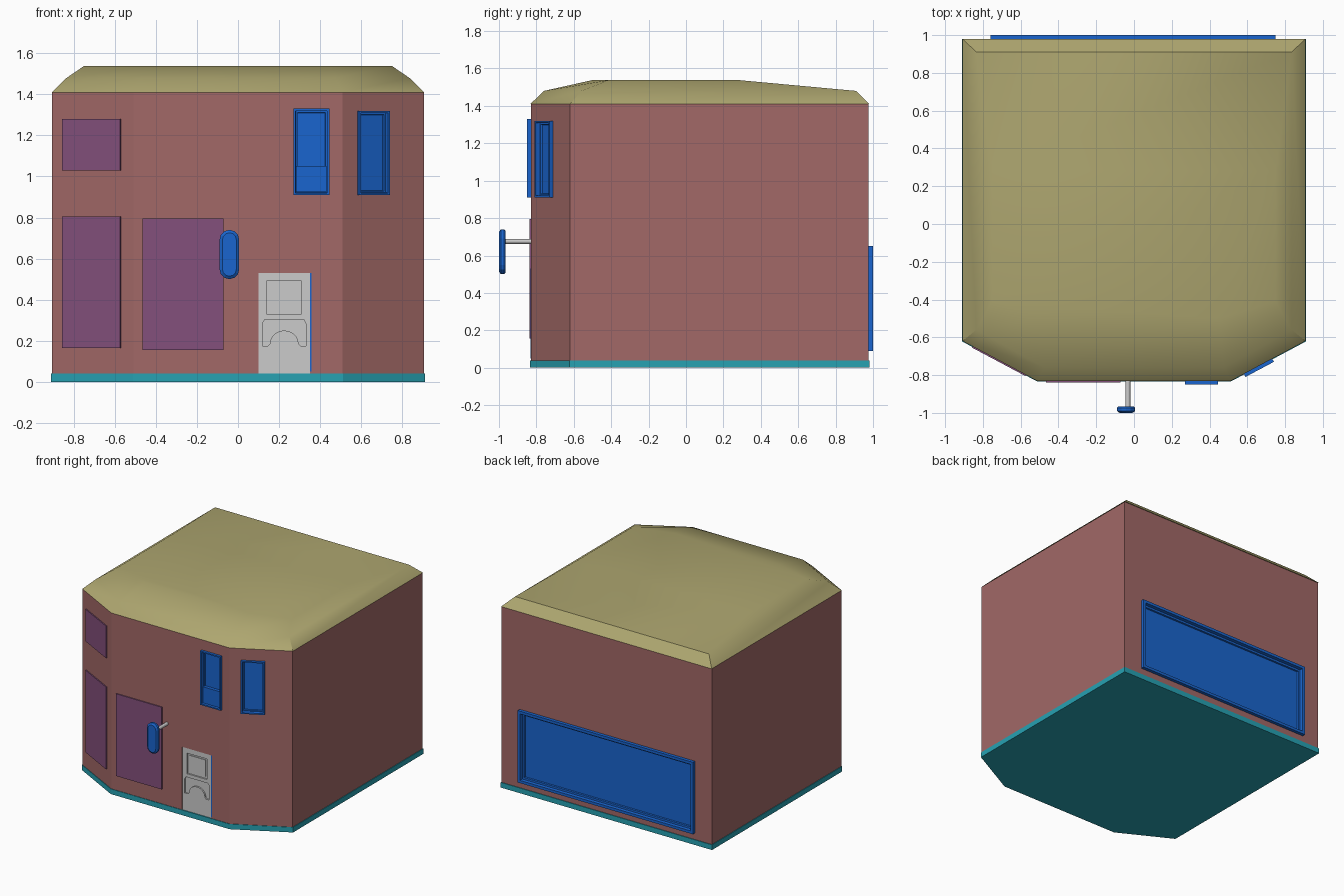
import bpy, bmesh
from math import radians, sin, cos, pi
from mathutils import Vector

if "Cube" in bpy.data.objects:
    bpy.data.objects.remove(bpy.data.objects["Cube"])


def material(name, rgb):
    m = bpy.data.materials.new(name)
    m.diffuse_color = (*rgb, 1)
    m.use_nodes = True
    m.node_tree.nodes["Principled BSDF"].inputs["Base Color"].default_value = m.diffuse_color
    return m


BRICK = material("brick", (0.36, 0.14, 0.135))
ROOF = material("roof_tan", (0.42, 0.38, 0.16))
BLUE = material("blue_paint", (0.01, 0.13, 0.62))
PURPLE = material("purple_panel", (0.23, 0.08, 0.20))
TEAL = material("teal_trim", (0.02, 0.36, 0.45))


def finish(name, bm, mat=None, loc=(0, 0, 0), angle=0):
    bmesh.ops.recalc_face_normals(bm, faces=bm.faces)
    me = bpy.data.meshes.new(name)
    bm.to_mesh(me)
    bm.free()
    ob = bpy.data.objects.new(name, me)
    bpy.context.collection.objects.link(ob)
    ob.location = loc
    ob.rotation_euler.z = radians(angle)
    if mat:
        me.materials.append(mat)
    return ob


def loft(name, rings, mat=None):
    """Closed solid through rings of equal point count."""
    bm = bmesh.new()
    vs = [[bm.verts.new(p) for p in r] for r in rings]
    n = len(vs[0])
    for a, b in zip(vs, vs[1:]):
        for i in range(n):
            j = (i + 1) % n
            bm.faces.new((a[i], a[j], b[j], b[i]))
    bm.faces.new(vs[0])
    bm.faces.new(vs[-1])
    return finish(name, bm, mat)


def panel(name, x, y, angle, w, z0, z1, front, back, mat=None, steps=()):
    """Box on a wall at (x, y); local -y is outward. Steps = (inset, push in)."""
    bm = bmesh.new()
    bmesh.ops.create_cube(bm, size=1)
    for v in bm.verts:
        v.co.x *= w
        v.co.y = -front if v.co.y < 0 else back
        v.co.z = z0 if v.co.z < 0 else z1
    bm.normal_update()
    face = min(bm.faces, key=lambda f: f.calc_center_median().y)
    for inset, push in steps:
        bmesh.ops.inset_region(bm, faces=[face], thickness=inset)
        for v in face.verts:
            v.co.y += push
    return finish(name, bm, mat, (x, y, 0), angle)


def cut(target, cutter):
    cutter.hide_render = True
    cutter.hide_viewport = True
    cutter.display_type = 'WIRE'
    m = target.modifiers.new("cut", 'BOOLEAN')
    m.operation = 'DIFFERENCE'
    m.solver = 'EXACT'
    m.object = cutter


def ring(z, hx, yb, ys, fx, yf):
    """Six-sided plan with a canted front."""
    return [(-hx, yb, z), (-hx, ys, z), (-fx, yf, z),
            (fx, yf, z), (hx, ys, z), (hx, yb, z)]


# plinth and walls
loft("base_trim", [ring(z, 0.91, 0.98, -0.622, 0.512, -0.834) for z in (0, 0.04)], TEAL)
walls = loft("walls", [ring(z, 0.905, 0.975, -0.62, 0.51, -0.83) for z in (0.04, 1.41)], BRICK)

# roof: bevelled eaves and a shallow crown sloping down to the back
crown = ring(1.538, 0.75, 0.28, -0.41, 0.45, -0.50)
roof = loft("roof", [ring(1.41, 0.907, 0.98, -0.62, 0.51, -0.832),
                     ring(1.48, 0.835, 0.91, -0.56, 0.475, -0.76), crown], ROOF)
bpy.context.view_layer.objects.active = roof
roof.select_set(True)
bpy.ops.object.shade_smooth_by_angle(angle=radians(35))
roof.select_set(False)

# windows, each let into the wall
windows = [
    ("front_window", 0.357, -0.83, 0, 0.175, 0.91, 1.33, 0.02),
    ("corner_window", 0.656, -0.752, 28, 0.17, 0.91, 1.32, 0.02),
    ("back_window", -0.005, 0.975, 180, 1.51, 0.09, 0.65, 0.025),
]
for name, x, y, ang, w, z0, z1, f in windows:
    wide = w > 1
    rim = 0.03 if wide else 0.014
    steps = ((rim, 0), (0.003, 0.025), (0.022 if wide else 0.01, 0), (0.003, 0.012))
    panel(name, x, y, ang, w, z0, z1, f, 0.028, BLUE, steps)
    cut(walls, panel(name + "_cutter", x, y, ang, w - 0.01, z0 + 0.005, z1 - 0.005, 0.1, 0.025))
panel("front_window_lower_sash", 0.357, -0.83, 0, 0.147, 0.925, 1.05, 0.008, 0.02, BLUE)

# blank purple panels
panel("front_panel", -0.268, -0.83, 0, 0.395, 0.155, 0.795, 0.008, 0.01, PURPLE)
for name, z0, z1 in (("corner_panel_low", 0.165, 0.805), ("corner_panel_high", 1.03, 1.28)):
    panel(name, -0.7125, -0.7237, -28, 0.32, z0, z1, 0.007, 0.01, PURPLE)

# door in a shallow recess with a square and an arched panel
door = panel("door", 0.225, -0.83, 0, 0.25, 0.04, 0.53, -0.003, 0.04)
cut(walls, panel("door_recess_cutter", 0.225, -0.83, 0, 0.25, 0.02, 0.53, 0.1, 0.035))
cut(door, panel("door_upper_cutter", 0.225, -0.83, 0, 0.17, 0.33, 0.49, 0.1, 0.015))
arch = [(0.225 + 0.07 * cos(a), 0.185 + 0.065 * sin(a))
        for a in [pi * i / 10 for i in range(11)]]
prof = [(0.12, 0.175), (0.12, 0.285), (0.13, 0.303), (0.32, 0.303), (0.33, 0.285),
        (0.33, 0.175), (0.305, 0.175)] + arch + [(0.145, 0.175)]
cut(door, loft("door_arch_cutter", [[(x, y, z) for x, z in prof] for y in (-0.9, -0.815)]))
panel("door_inner_panel", 0.225, -0.83, 0, 0.14, 0.345, 0.475, -0.010, 0.03)
panel("door_edge", 0.354, -0.83, 0, 0.008, 0.05, 0.53, 0.002, 0.01, BLUE)


# hanging sign: chamfered capsule on a short bar
def capsule(y, s):
    r, h = 0.048 - s, 0.072
    return [(-0.042 + r * cos(a), y, 0.62 + (h if a < pi else -h) + r * sin(a))
            for a in [pi / 6 * k * 1.0 for k in range(0, 6)] + [pi - 1e-6]
            + [pi + pi / 6 * k for k in range(0, 7)]]


loft("sign", [capsule(-0.966, 0.006), capsule(-0.974, 0),
              capsule(-0.990, 0), capsule(-1.0, 0.014)], BLUE)
bar = [[(-0.032 + 0.013 * cos(pi * k / 6), y, 0.675 + 0.013 * sin(pi * k / 6))
        for k in range(12)] for y in (-0.82, -0.97)]
loft("sign_bar", bar)
